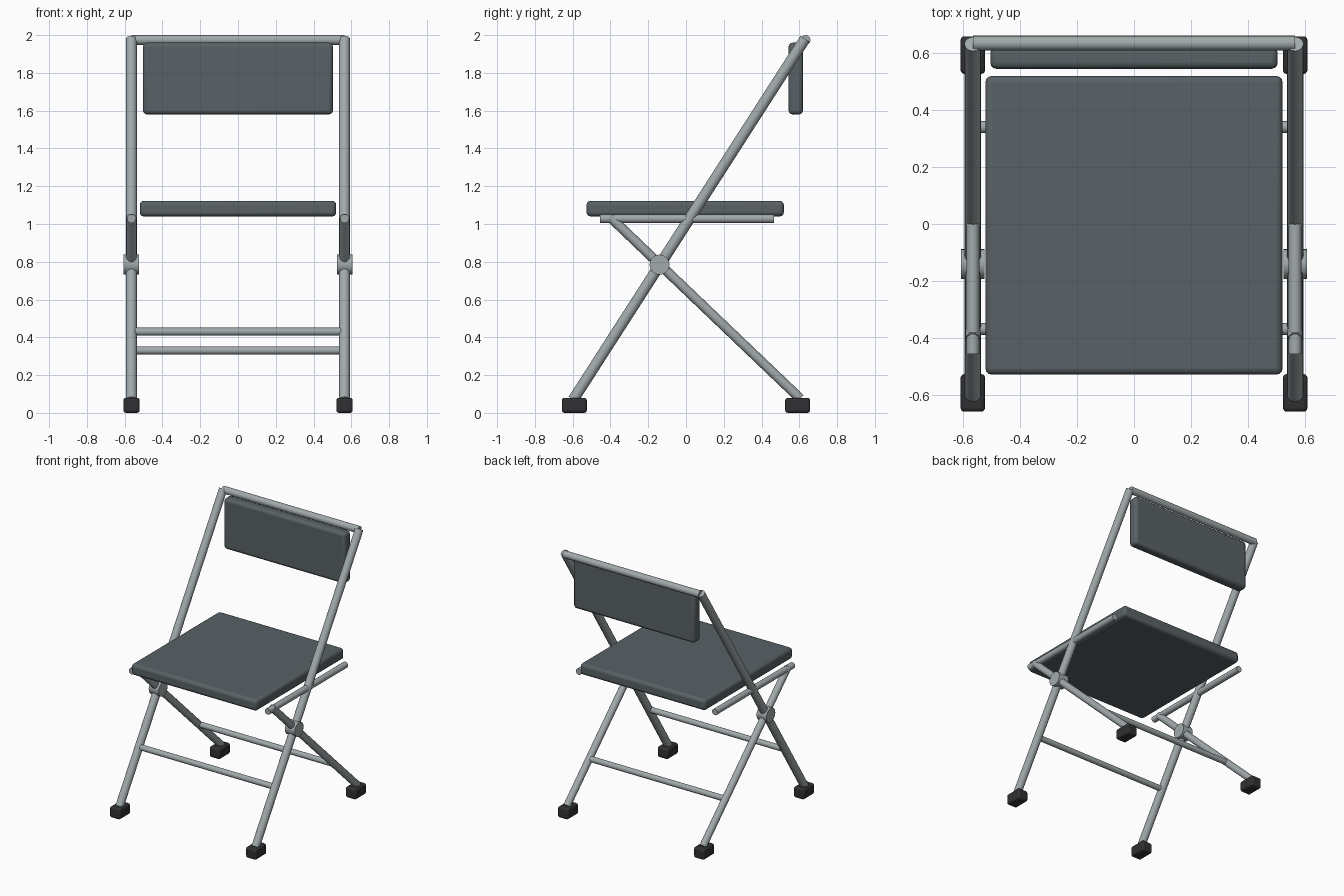
import bpy, math
from mathutils import Vector

if "Cube" in bpy.data.objects:
    bpy.data.objects.remove(bpy.data.objects["Cube"])


def mat(name, rgb):
    m = bpy.data.materials.new(name)
    m.diffuse_color = (*rgb, 1)
    m.use_nodes = True
    m.node_tree.nodes["Principled BSDF"].inputs["Base Color"].default_value = m.diffuse_color
    return m


METAL = mat("metal", (0.36, 0.40, 0.41))
PAD = mat("pad", (0.10, 0.12, 0.13))
RUBBER = mat("rubber", (0.03, 0.03, 0.033))


def tube(name, a, b, r, sides=16):
    a, b = Vector(a), Vector(b)
    d = b - a
    bpy.ops.mesh.primitive_cylinder_add(vertices=sides, radius=r, depth=d.length,
                                        location=(a + b) / 2,
                                        rotation=d.to_track_quat('Z', 'Y').to_euler())
    o = bpy.context.object
    o.name = name
    o.data.materials.append(METAL)
    bpy.ops.object.shade_smooth_by_angle(angle=math.radians(35))
    return o


def box(name, lo, hi, bevel, material):
    lo, hi = Vector(lo), Vector(hi)
    bpy.ops.mesh.primitive_cube_add(size=1, location=(lo + hi) / 2)
    o = bpy.context.object
    o.name = name
    o.scale = hi - lo
    bpy.ops.object.transform_apply(location=False, rotation=False, scale=True)
    m = o.modifiers.new("bevel", 'BEVEL')
    m.width, m.segments = bevel, 3
    o.data.materials.append(material)
    bpy.ops.object.shade_smooth_by_angle(angle=math.radians(35))
    return o


# Padded seat and backrest
box("seat", (-0.52, -0.527, 1.04), (0.52, 0.518, 1.123), 0.022, PAD)
box("backrest", (-0.503, 0.543, 1.58), (0.503, 0.62, 1.96), 0.022, PAD)

# Side frames: crossing legs, seat rail, pivot hub and feet
X = 0.564
for side, s in (("left", -1), ("right", 1)):
    x = s * X
    tube(f"front_leg_{side}", (x, -0.597, 0.07), (x, 0.63, 1.98), 0.029)
    tube(f"rear_leg_{side}", (x, 0.605, 0.075), (x, -0.40, 1.035), 0.026)
    tube(f"seat_rail_{side}", (x, -0.455, 1.028), (x, 0.465, 1.028), 0.023)
    tube(f"pivot_{side}", (x - 0.041, -0.14, 0.785), (x + 0.041, -0.14, 0.785), 0.053, 20)
    for end, y in (("front", -0.591), ("rear", 0.591)):
        box(f"{end}_foot_{side}", (x - 0.043, y - 0.066, 0), (x + 0.043, y + 0.066, 0.08),
            0.014, RUBBER)

# Crossbars
tube("top_rail", (-X, 0.633, 1.974), (X, 0.633, 1.974), 0.026)
tube("front_stretcher", (-0.55, -0.368, 0.43), (0.55, -0.368, 0.43), 0.021)
tube("rear_stretcher", (-0.55, 0.339, 0.33), (0.55, 0.339, 0.33), 0.021)
